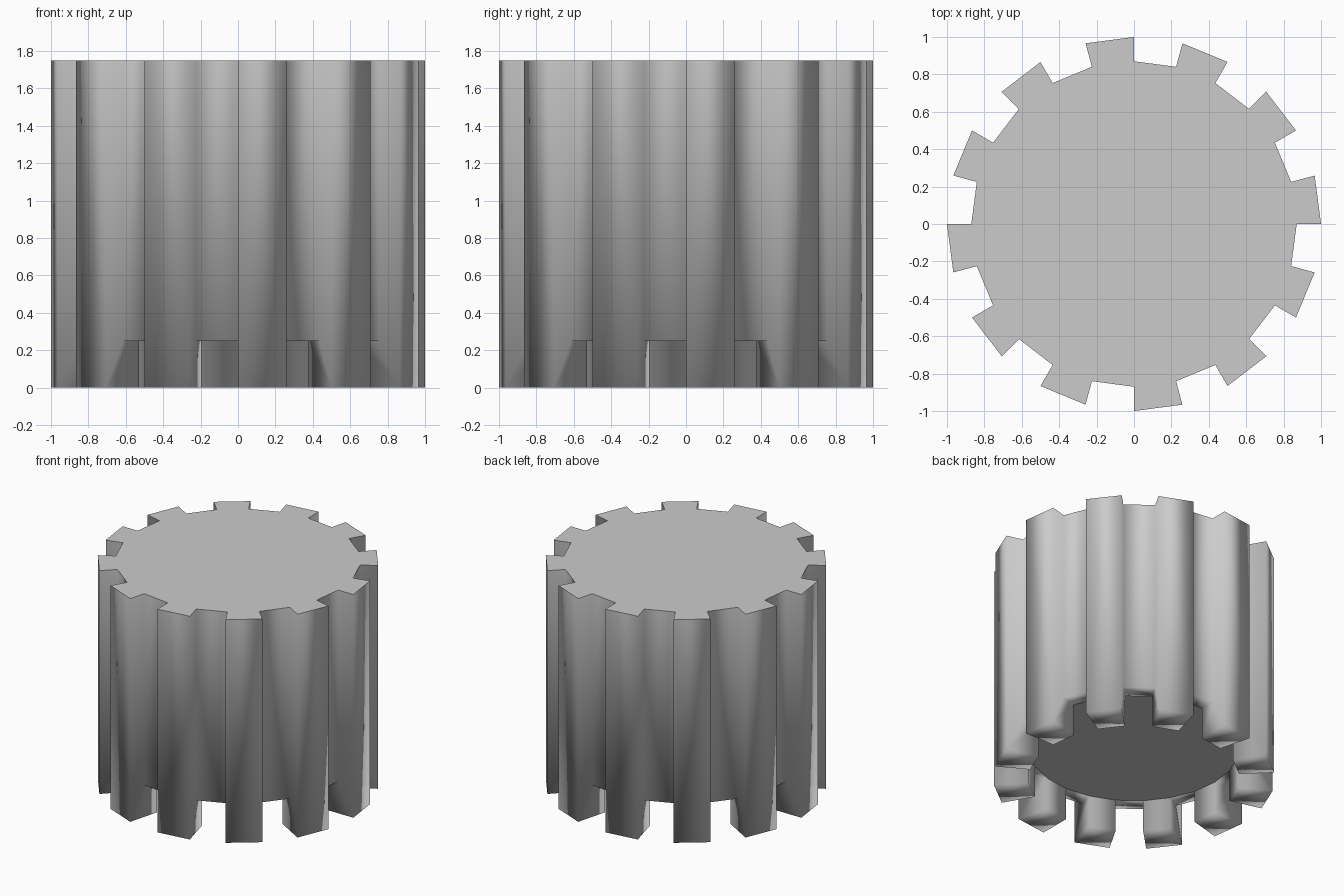
import bpy, bmesh
from math import cos, sin, radians

cube = bpy.data.objects.get("Cube")
if cube:
    bpy.data.objects.remove(cube, do_unlink=True)

SIDES = 24
R_DISC, R_BODY, R_TOOTH = 0.75, 0.87, 1.0
Z_BODY, Z_TOP = 0.25, 1.75

# Single plain grey
grey = bpy.data.materials.new("plain_grey")
grey.use_nodes = True
color = (0.6, 0.6, 0.6, 1)
grey.diffuse_color = color
grey.node_tree.nodes["Principled BSDF"].inputs["Base Color"].default_value = color

bm = bmesh.new()


def ring(radius):
    """Circle of vertices at the underside of the body."""
    step = radians(360 / SIDES)
    return [bm.verts.new((radius * cos(i * step), radius * sin(i * step), Z_BODY))
            for i in range(SIDES)]


def band(inner, outer, i):
    """One quad between two rings."""
    j = (i + 1) % SIDES
    return bm.faces.new((inner[i], inner[j], outer[j], outer[i]))


# Underside: disc, rim and every second sector carried out as a tooth
disc_ring, body_ring, tooth_ring = ring(R_DISC), ring(R_BODY), ring(R_TOOTH)
disc = bm.faces.new(disc_ring)
feet = []
for i in range(SIDES):
    rim = band(disc_ring, body_ring, i)
    if i % 2 == 0:
        feet += [rim, band(body_ring, tooth_ring, i)]

# Walls rise from the toothed outline and are closed by a flat top
outline = [e for e in bm.edges if e.is_boundary]
walls = bmesh.ops.extrude_edge_only(bm, edges=outline)["geom"]
top_verts = [g for g in walls if isinstance(g, bmesh.types.BMVert)]
bmesh.ops.translate(bm, verts=top_verts, vec=(0, 0, Z_TOP - Z_BODY))
top_set = set(top_verts)
top_edges = [e for e in bm.edges if set(e.verts) <= top_set]
bmesh.ops.contextual_create(bm, geom=top_edges)

# Legs: tooth sectors pushed down to the ground
legs = bmesh.ops.extrude_face_region(bm, geom=feet)["geom"]
bmesh.ops.translate(bm, vec=(0, 0, -Z_BODY),
                    verts=[g for g in legs if isinstance(g, bmesh.types.BMVert)])
bmesh.ops.delete(bm, geom=[f for f in feet if f.is_valid], context='FACES')

# Smooth walls with a crisp top and underside disc
for f in bm.faces:
    f.smooth = True
for e in list(disc.edges) + top_edges:
    e.smooth = False
bmesh.ops.dissolve_limit(bm, angle_limit=radians(1), verts=bm.verts[:],
                         edges=bm.edges[:], delimit={'SHARP'})
bmesh.ops.recalc_face_normals(bm, faces=bm.faces[:])

mesh = bpy.data.meshes.new("toothed_cap")
bm.to_mesh(mesh)
bm.free()
mesh.materials.append(grey)
cap = bpy.data.objects.new("toothed_cap", mesh)
bpy.context.collection.objects.link(cap)
